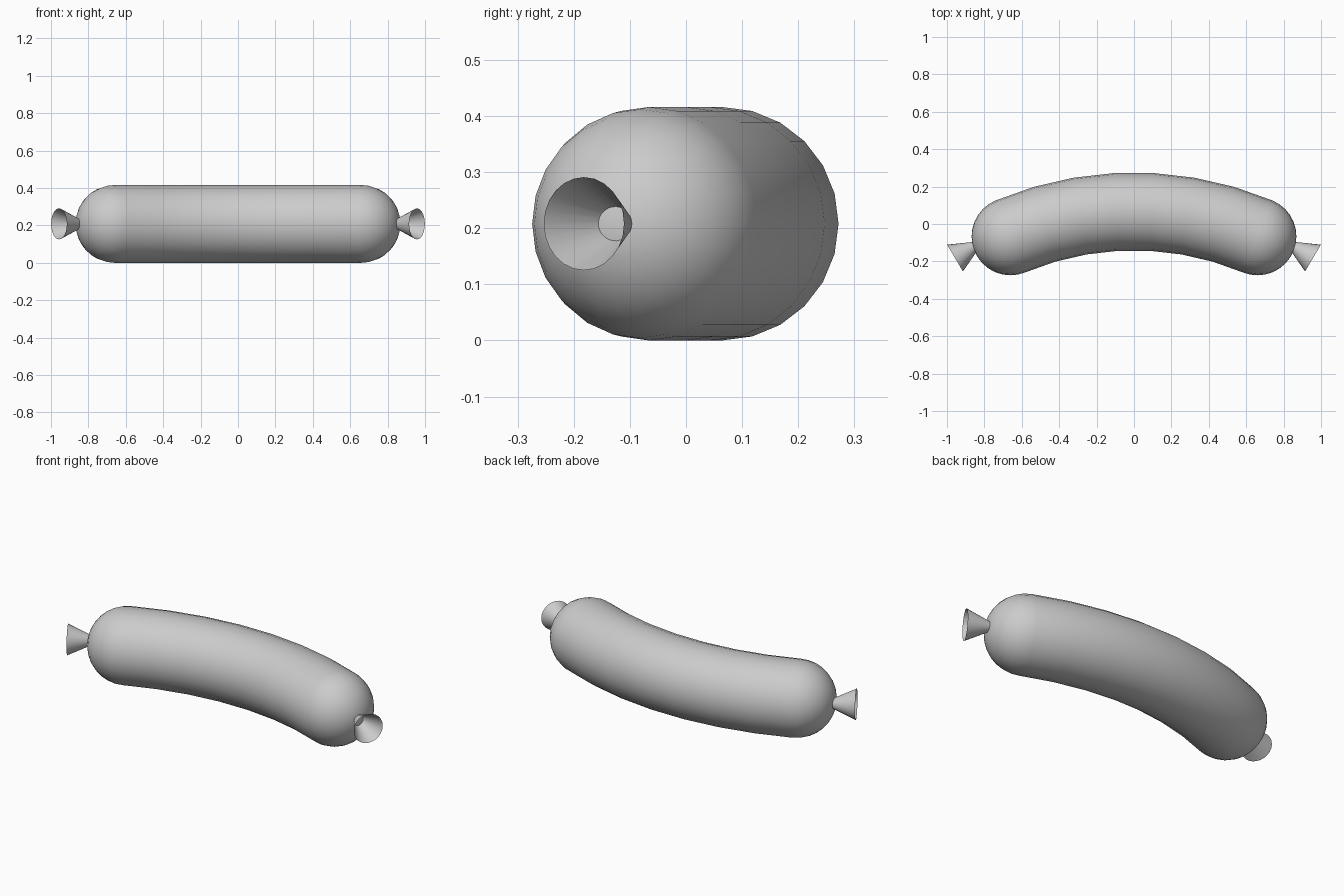
import bpy, bmesh
from math import sin, cos, pi, radians
from mathutils import Vector

if "Cube" in bpy.data.objects:
    bpy.data.objects.remove(bpy.data.objects["Cube"])

SIDES = 24
Z = 0.208            # height of the centre line
RADIUS = 0.208       # sausage thickness
BEND = 1.704         # radius of the curved centre line
HALF_ANGLE = radians(22.8)
SEGMENTS = 7
CAP_RINGS = 8


def ring(bm, center, direction, radius):
    """Circle of vertices around a horizontal direction."""
    side = Vector((-direction.y, direction.x, 0))
    up = Vector((0, 0, 1))
    return [bm.verts.new(center + radius * (cos(a) * side + sin(a) * up))
            for a in (2 * pi * i / SIDES for i in range(SIDES))]


def bridge(bm, a, b):
    for i in range(SIDES):
        j = (i + 1) % SIDES
        bm.faces.new((a[i], a[j], b[j], b[i]))


def finish(bm, name):
    bmesh.ops.recalc_face_normals(bm, faces=bm.faces)
    mesh = bpy.data.meshes.new(name)
    bm.to_mesh(mesh)
    bm.free()
    mesh.shade_smooth()
    obj = bpy.data.objects.new(name, mesh)
    bpy.context.collection.objects.link(obj)
    return obj


def on_arc(t):
    center = Vector((BEND * sin(t), 0.067 - BEND * (1 - cos(t)), Z))
    return center, Vector((cos(t), -sin(t), 0))


# Sausage body: bent tube with a rounded cap at each end
stations = []
for k in range(SEGMENTS + 1):
    c, d = on_arc(HALF_ANGLE * (2 * k / SEGMENTS - 1))
    stations.append((c, d, RADIUS))
start_c, start_d = on_arc(-HALF_ANGLE)
end_c, end_d = on_arc(HALF_ANGLE)
for k in range(1, CAP_RINGS):
    a = pi / 2 * k / CAP_RINGS
    stations.append((end_c + end_d * RADIUS * sin(a), end_d, RADIUS * cos(a)))
    stations.insert(0, (start_c - start_d * RADIUS * sin(a), start_d, RADIUS * cos(a)))

bm = bmesh.new()
rings = [ring(bm, *s) for s in stations]
for a, b in zip(rings, rings[1:]):
    bridge(bm, a, b)
for loop, tip in ((rings[0], start_c - start_d * RADIUS),
                  (rings[-1], end_c + end_d * RADIUS)):
    v = bm.verts.new(tip)
    for i in range(SIDES):
        bm.faces.new((loop[i], loop[(i + 1) % SIDES], v))
finish(bm, "sausage_body")

# Flared open casing ends, mirrored left and right
for sign, name in ((1, "casing_end_right"), (-1, "casing_end_left")):
    axis = Vector((sign * cos(radians(30.5)), -sin(radians(30.5)), 0))
    mouth = Vector((sign * 0.957, -0.182, Z))
    bm = bmesh.new()
    bridge(bm, ring(bm, mouth - axis * 0.125, axis, 0.026), ring(bm, mouth, axis, 0.083))
    finish(bm, name)
